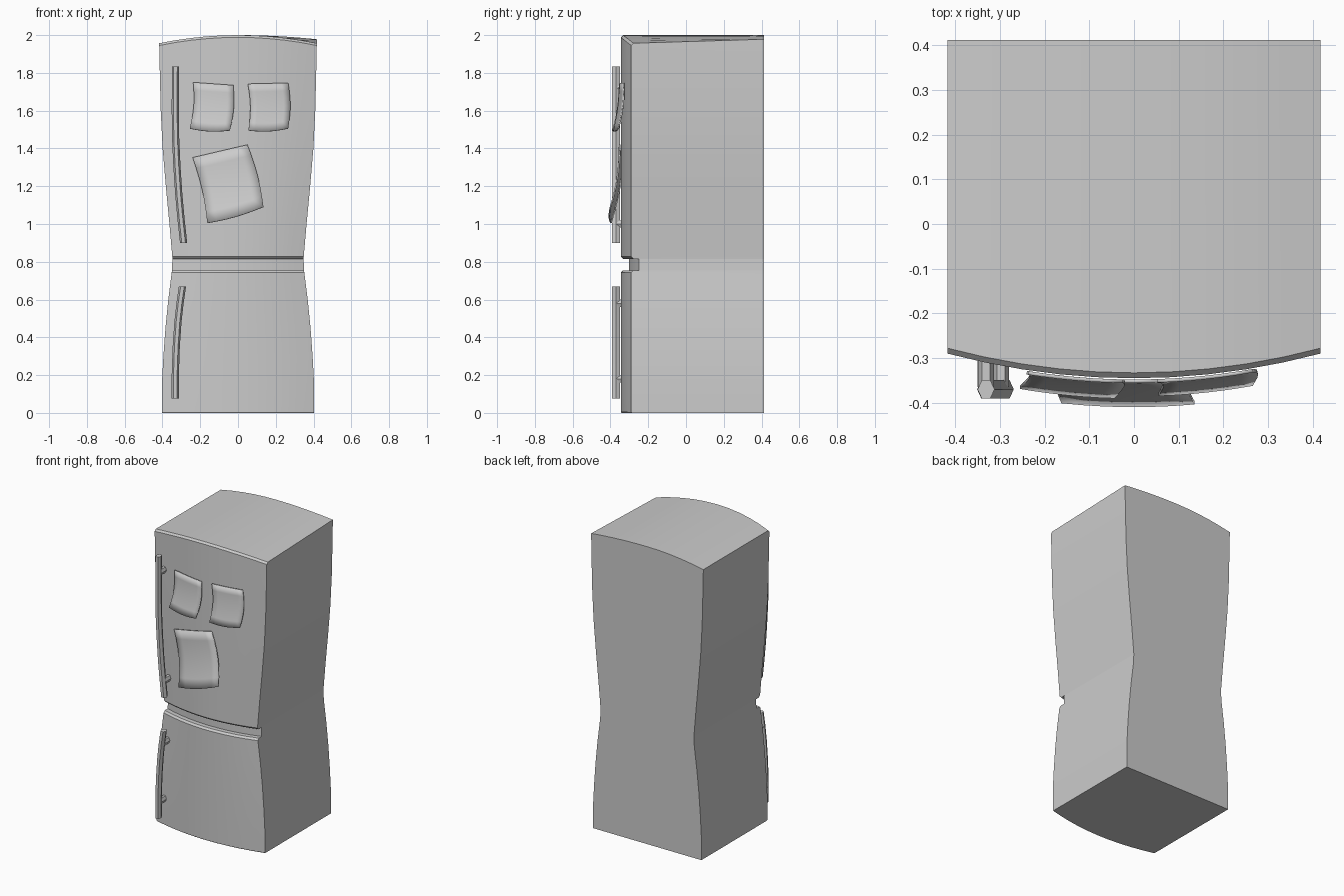
import bpy, bmesh, math
from mathutils import Vector

if "Cube" in bpy.data.objects:
    bpy.data.objects.remove(bpy.data.objects["Cube"])

N = 10            # columns across the bowed front
BACK = 0.412


def finish(name, bm, angle=30):
    bmesh.ops.recalc_face_normals(bm, faces=bm.faces[:])
    me = bpy.data.meshes.new(name)
    bm.to_mesh(me)
    bm.free()
    ob = bpy.data.objects.new(name, me)
    bpy.context.collection.objects.link(ob)
    bpy.ops.object.select_all(action='DESELECT')
    ob.select_set(True)
    bpy.context.view_layer.objects.active = ob
    bpy.ops.object.shade_smooth_by_angle(angle=math.radians(angle))
    return ob


def front_y(x, w):
    return -0.29 - 0.055 * (1 - (x / w) ** 2)


# Cabinet: stacked rings of (height, half width, front inset)
rings = [(0, .403, .004), (.006, .403, 0), (.15, .403, 0), (.3, .395, 0),
         (.45, .384, 0), (.6, .369, 0), (.743, .351, 0), (.755, .350, .012),
         (.755, .350, .042), (.815, .347, .042), (.815, .347, .012),
         (.827, .348, 0), (1.0, .363, 0), (1.2, .382, 0), (1.4, .399, 0),
         (1.6, .409, 0), (1.8, .414, 0), (1.988, .417, 0), (2.0, .417, .012)]
bm = bmesh.new()
loops = []
for z, w, inset in rings:
    front, back = [], []
    for i in range(N + 1):
        t = i / N * 2 - 1
        fz = bz = z
        if z > 1.9:                                   # arched top
            fz -= .043 * t * t
            bz -= (.022 if t > 0 else .043) * t * t
        front.append(bm.verts.new((t * w, front_y(t * w, w) + inset, fz)))
        back.append(bm.verts.new((t * w, BACK, bz)))
    loops.append((front, back))
for (f0, b0), (f1, b1) in zip(loops, loops[1:]):
    ra, rb = f0 + b0[::-1], f1 + b1[::-1]
    n = len(ra)
    for i in range(n):
        j = (i + 1) % n
        bm.faces.new((ra[i], ra[j], rb[j], rb[i]))
for f, b in (loops[0], loops[-1]):
    for i in range(N):
        bm.faces.new((f[i], f[i + 1], b[i + 1], b[i]))
finish("fridge_cabinet", bm)


def prism_path(bm, path, rx, ry, sides, frame):
    """Sweep a polygon section along a path; frame gives its two axes."""
    u, v = frame
    secs = []
    for p in path:
        secs.append([bm.verts.new(Vector(p)
                     + Vector(u) * rx * math.cos(2 * math.pi * k / sides)
                     + Vector(v) * ry * math.sin(2 * math.pi * k / sides))
                     for k in range(sides)])
    for a, b in zip(secs, secs[1:]):
        for k in range(sides):
            m = (k + 1) % sides
            bm.faces.new((a[k], a[m], b[m], b[k]))
    bm.faces.new(secs[0])
    bm.faces.new(secs[-1])


# Curved door handles with two posts each
def handle(name, pts, posts):
    bm = bmesh.new()
    prism_path(bm, [(x, -.37, z) for x, z in pts], .019, .024, 6,
               ((1, 0, 0), (0, 1, 0)))
    for x, z in posts:
        prism_path(bm, [(x, -.365, z), (x, -.285, z)], .018, .022, 6,
                   ((1, 0, 0), (0, 0, 1)))
    finish(name, bm)


handle("upper_handle",
       [(-.288, .9), (-.301, 1.02), (-.313, 1.15), (-.323, 1.3),
        (-.330, 1.45), (-.332, 1.6), (-.331, 1.835)],
       [(-.298, 1.0), (-.331, 1.72)])
handle("lower_handle",
       [(-.332, .075), (-.332, .2), (-.327, .35), (-.318, .48),
        (-.307, .58), (-.294, .67)],
       [(-.332, .18), (-.306, .58)])


# Paper notes stuck on the upper door, curling out at the bottom
def note(name, tl, tr, br, bl, curl):
    bm = bmesh.new()
    n = 6
    tl, tr, br, bl = map(Vector, (tl, tr, br, bl))
    grid = []
    for r in range(n + 1):
        v = r / n
        row = []
        for c in range(n + 1):
            s = c / n
            p = tl.lerp(tr, s).lerp(bl.lerp(br, s), v)
            p.x += .012 * math.sin(math.pi * v)
            p.y -= .010 * math.sin(math.pi * s) * v
            y = front_y(p.x, .405) - .007 - curl * v * v
            row.append(bm.verts.new((p.x, y, p.y)))
        grid.append(row)
    for a, b in zip(grid, grid[1:]):
        for c in range(n):
            bm.faces.new((a[c], a[c + 1], b[c + 1], b[c]))
    ob = finish(name, bm)
    mod = ob.modifiers.new("thickness", 'SOLIDIFY')
    mod.thickness = .008
    mod.offset = 0


note("left_note", (-.237, 1.75), (-.025, 1.735), (-.043, 1.495), (-.255, 1.505), .035)
note("right_note", (.052, 1.742), (.265, 1.747), (.265, 1.505), (.055, 1.495), .03)
note("large_note", (-.24, 1.352), (.05, 1.42), (.135, 1.09), (-.162, 1.005), .054)
